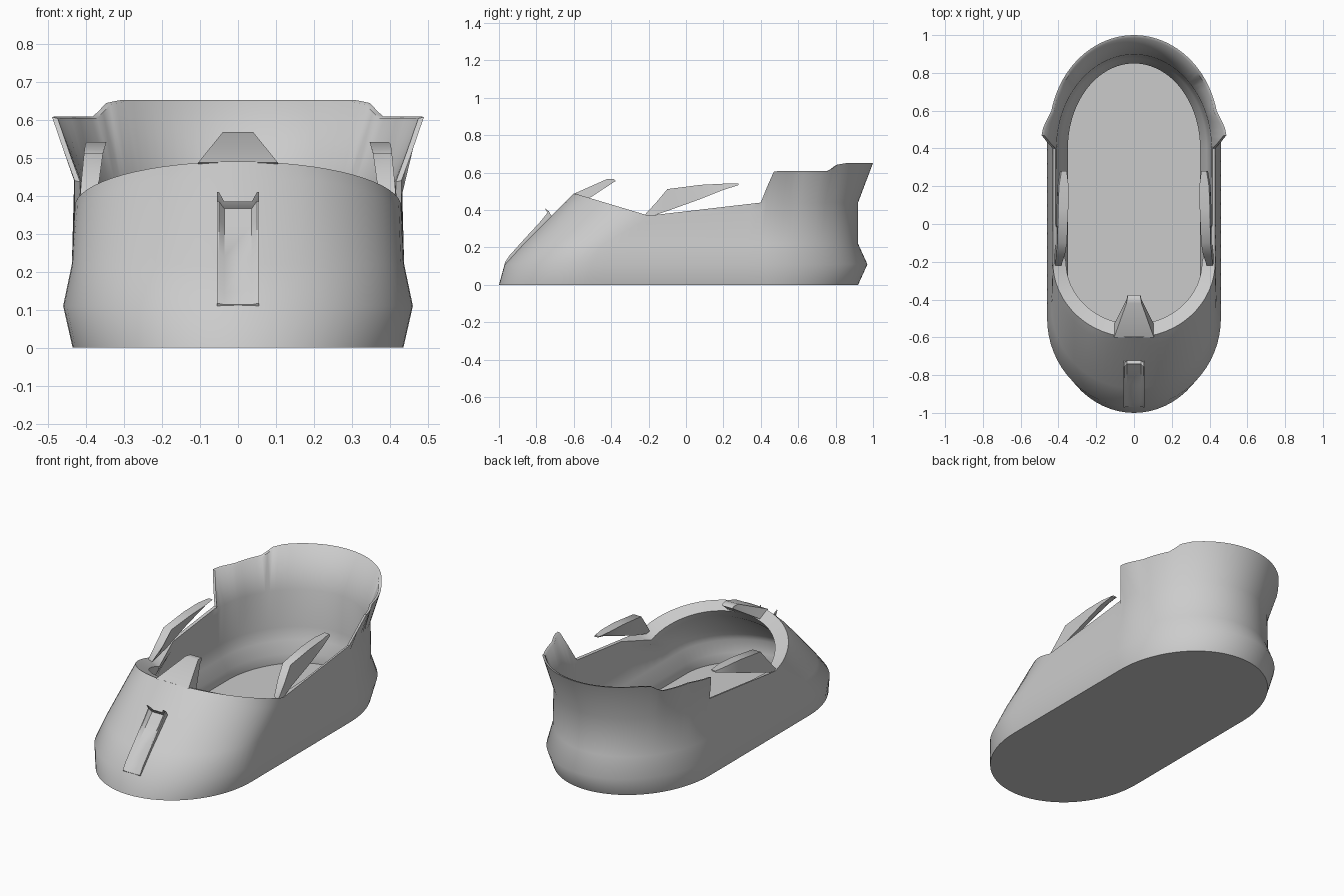
import bpy, bmesh, math
from mathutils import Vector

if "Cube" in bpy.data.objects:
    bpy.data.objects.remove(bpy.data.objects["Cube"])

grey = bpy.data.materials.new("plain grey")
grey.diffuse_color = (0.6, 0.6, 0.6, 1)
grey.use_nodes = True
grey.node_tree.nodes["Principled BSDF"].inputs["Base Color"].default_value = grey.diffuse_color


def finish(name, bm, angle=40):
    bmesh.ops.recalc_face_normals(bm, faces=bm.faces)
    me = bpy.data.meshes.new(name)
    bm.to_mesh(me)
    bm.free()
    ob = bpy.data.objects.new(name, me)
    bpy.context.collection.objects.link(ob)
    me.materials.append(grey)
    bpy.ops.object.select_all(action='DESELECT')
    ob.select_set(True)
    bpy.context.view_layer.objects.active = ob
    bpy.ops.object.shade_smooth_by_angle(angle=math.radians(angle))
    return ob


def interp(y, table):
    for (a, za), (b, zb) in zip(table, table[1:]):
        if y <= b:
            return za + (zb - za) * max(0, (y - a) / (b - a))
    return table[-1][1]


# rim height and outward flare along the length: toe, dip, low side, heel wing, heel
RIM = [(-0.6, 0.49), (-0.2, 0.37), (0.4, 0.44), (0.463, 0.608), (0.74, 0.608), (0.75, 0.64), (0.81, 0.652), (2, 0.652)]
FLARE = [(0.4, 0), (0.463, 0.063), (0.5, 0.06), (0.58, 0.038), (0.74, 0.058), (0.92, 0.08)]
CB = 0.4


def outline(w, yf, cf, yb):
    """Stadium outline: (x, y, outward direction) around the foot."""
    pts = []
    for i in range(32):                       # toe arc
        a = math.pi + math.pi * i / 32
        pts.append((w * math.cos(a), cf + (cf - yf) * math.sin(a), Vector((math.cos(a), math.sin(a)))))
    for i in range(12):                       # right side
        pts.append((w, cf + (CB - cf) * i / 12, Vector((1, 0))))
    for i in range(52):                       # heel arc
        a = math.pi * i / 52
        pts.append((w * math.cos(a), CB + (yb - CB) * math.sin(a), Vector((math.cos(a), math.sin(a)))))
    for i in range(12):                       # left side
        pts.append((-w, CB + (cf - CB) * i / 12, Vector((-1, 0))))
    return pts


base = outline(0.43, -0.6, -0.2, 0.92)
rim_z = [interp(p[1], RIM) for p in base]
flare = [interp(p[1], FLARE) for p in base]


def ring(w, yf, cf, yb, z, drop=0.0, toe_in=0.0):
    """One loop of the shell; toe_in pulls the front half inward and down."""
    out = []
    for (x, y, d), rz, f, b in zip(outline(w, yf, cf, yb), rim_z, flare, base):
        t = toe_in * min(1, max(0, (0.0 - b[1]) / 0.2))
        x, y = x - d.x * t, y - d.y * t
        if z == "rim":
            out.append((x + d.x * f, y + d.y * f, rz - drop - t * 0.5))
        elif z == "under":
            out.append((x, y, min(0.44, rz - 0.035) - drop - t * 0.5))
        else:
            out.append((x, y, z))
    return out


# shoe shell: flat sole, outer wall up, over the rim, inner wall down to the floor
rings = [
    ring(0.35, -0.86, -0.5, 0.84, 0.0),
    ring(0.435, -1.0, -0.5, 0.92, 0.0),
    ring(0.46, -0.97, -0.5, 0.97, 0.11),
    ring(0.437, -0.87, -0.44, 0.92, 0.22),
    ring(0.432, -0.65, -0.24, 0.92, "under"),
    ring(0.43, -0.60, -0.2, 0.92, "rim"),
    ring(0.415, -0.585, -0.2, 0.905, "rim", 0.004, 0.055),
    ring(0.41, -0.61, -0.22, 0.897, "under", 0.01, 0.045),
    ring(0.40, -0.81, -0.43, 0.89, 0.22),
    ring(0.385, -0.87, -0.48, 0.877, 0.15),
    ring(0.35, -0.85, -0.5, 0.85, 0.085),
    ring(0.35, -0.85, -0.5, 0.85, 0.03),
]
bm = bmesh.new()
vr = [[bm.verts.new(p) for p in r] for r in rings]
n = len(vr[0])
for a, b in zip(vr, vr[1:]):
    for i in range(n):
        j = (i + 1) % n
        bm.faces.new((a[i], a[j], b[j], b[i]))
bm.faces.new(vr[0])
bm.faces.new(vr[-1])
finish("shoe_shell", bm, 60)


def loft(name, sections, angle=40):
    """Closed solid through equal-length cross-sections."""
    bm = bmesh.new()
    vs = [[bm.verts.new(p) for p in s] for s in sections]
    m = len(vs[0])
    for a, b in zip(vs, vs[1:]):
        for i in range(m):
            j = (i + 1) % m
            bm.faces.new((a[i], a[j], b[j], b[i]))
    bm.faces.new(vs[0])
    bm.faces.new(vs[-1])
    return finish(name, bm, angle)


# tongue tab rising from the vamp edge
loft("tongue_tab", [
    [(-w, y, zt), (w, y, zt), (w, yb, zb), (-w, yb, zb)]
    for w, y, zt, yb, zb in [(0.105, -0.6, 0.487, -0.53, 0.455),
                             (0.04, -0.42, 0.567, -0.40, 0.54),
                             (0.034, -0.385, 0.565, -0.375, 0.556)]])

# front channel strap lying on the toe slope, with raised edges
sections = []
for y, z, h, c in [(-0.968, 0.112, 0.006, 0.002), (-0.94, 0.145, 0.014, 0.003),
                   (-0.85, 0.236, 0.022, 0.004), (-0.77, 0.318, 0.026, 0.005),
                   (-0.72, 0.37, 0.034, 0.006), (-0.738, 0.38, 0.042, 0.006)]:
    prof = [(-0.055, h), (-0.05, h), (-0.036, c), (0.036, c), (0.05, h), (0.055, h), (0.055, -0.03), (-0.055, -0.03)]
    sections.append([(x, y - d * 0.4, z + d * 0.7) for x, d in prof])
loft("front_channel", sections, 40)

# swept side flaps: y, top z, bottom z, outer x, inner x
FLAP = [(-0.22, 0.375, 0.355, 0.425, 0.385), (-0.16, 0.44, 0.375, 0.42, 0.365),
        (-0.1, 0.512, 0.395, 0.413, 0.355), (0.08, 0.535, 0.46, 0.41, 0.348),
        (0.2, 0.541, 0.508, 0.405, 0.346), (0.28, 0.541, 0.533, 0.392, 0.356)]
for side, name in ((1, "flap_right"), (-1, "flap_left")):
    loft(name, [[(side * (xo - 0.008), y, zt), (side * xo, y, zb),
                 (side * (xo - 0.025), y, zb), (side * xi, y, zt)]
                for y, zt, zb, xo, xi in FLAP], 50)
